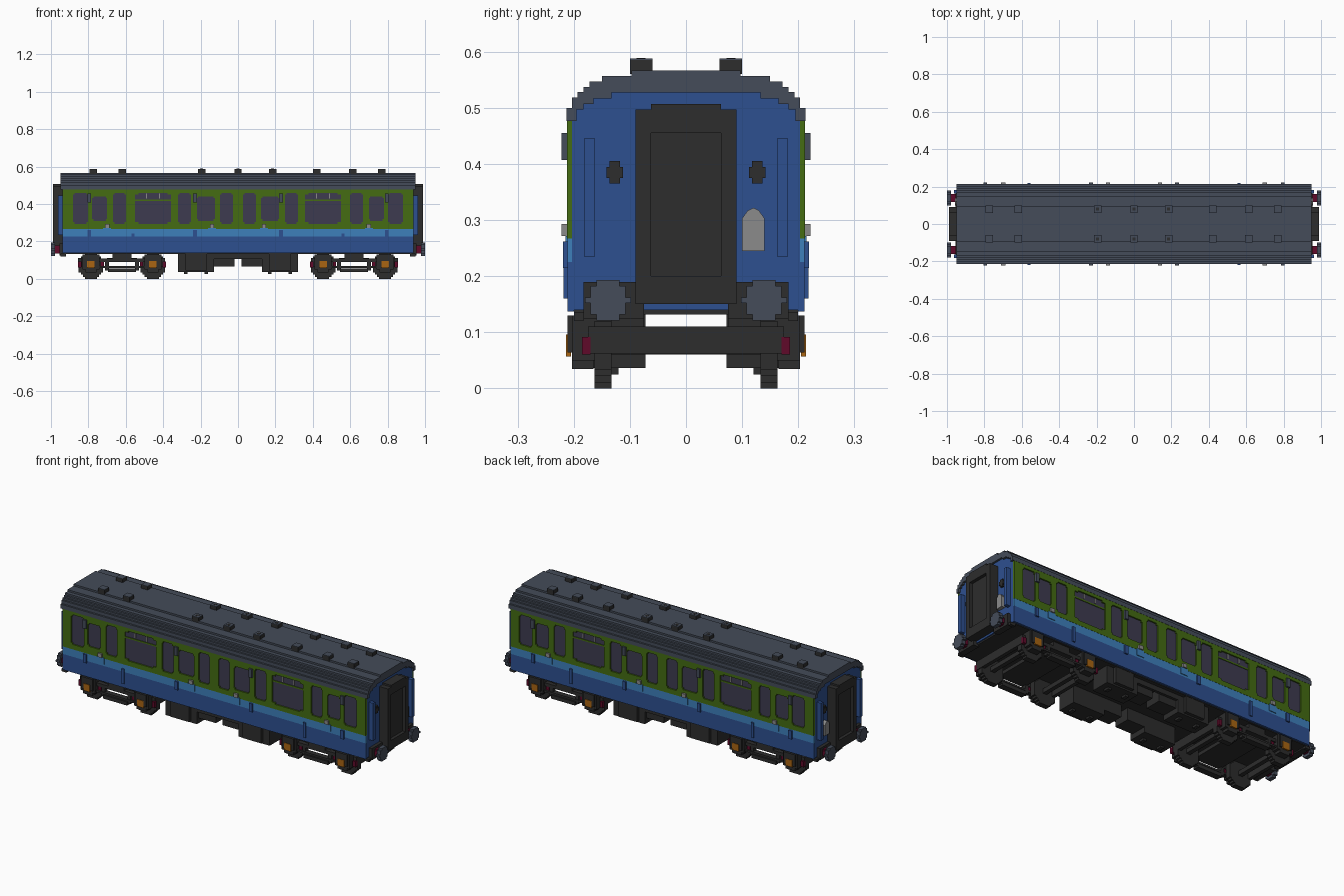
import bpy, bmesh, math

cube = bpy.data.objects.get("Cube")
if cube:
    bpy.data.objects.remove(cube, do_unlink=True)


def material(name, r, g, b):
    m = bpy.data.materials.new(name)
    m.use_nodes = True
    m.diffuse_color = (r, g, b, 1)
    m.node_tree.nodes["Principled BSDF"].inputs["Base Color"].default_value = (r, g, b, 1)
    return m


GREEN = material("green", 0.058, 0.15, 0.006)
BLUE = material("dark blue", 0.027, 0.08, 0.28)
SKY = material("light blue", 0.048, 0.215, 0.5)
SLATE = material("slate grey", 0.058, 0.072, 0.1)
BLACK = material("black", 0.026, 0.026, 0.026)
GLASS = material("window glass", 0.047, 0.044, 0.08)
MAROON = material("maroon", 0.117, 0.003, 0.023)
ORANGE = material("orange", 0.4, 0.13, 0.006)
GREY = material("light grey", 0.26, 0.26, 0.26)


def finish(name, bm, mat, mirror):
    bmesh.ops.recalc_face_normals(bm, faces=bm.faces)
    me = bpy.data.meshes.new(name)
    bm.to_mesh(me)
    bm.free()
    me.materials.append(mat)
    ob = bpy.data.objects.new(name, me)
    bpy.context.collection.objects.link(ob)
    if mirror:
        mod = ob.modifiers.new("Mirror", 'MIRROR')
        mod.use_axis = ("x" in mirror, "y" in mirror, False)
        mod.use_mirror_merge = False
    return ob


def boxes(name, mat, items, mirror=""):
    """Boxes given as (x0, x1, y0, y1, z0, z1), joined in one object."""
    bm = bmesh.new()
    for x0, x1, y0, y1, z0, z1 in items:
        vs = bmesh.ops.create_cube(bm, size=1)["verts"]
        for v in vs:
            v.co = (x0 if v.co.x < 0 else x1, y0 if v.co.y < 0 else y1, z0 if v.co.z < 0 else z1)
    return finish(name, bm, mat, mirror)


def prisms(name, mat, outline, axis, spans, mirror=""):
    """Outline extruded along x (points y, z) or y (points x, z)."""
    bm = bmesh.new()
    for a, b in spans:
        vs = [bm.verts.new((a, p, q) if axis == "x" else (p, a, q)) for p, q in outline]
        f = bm.faces.new(vs)
        ext = bmesh.ops.extrude_face_region(bm, geom=[f])["geom"]
        d = (b - a, 0, 0) if axis == "x" else (0, b - a, 0)
        bmesh.ops.translate(bm, vec=d, verts=[g for g in ext if isinstance(g, bmesh.types.BMVert)])
    return finish(name, bm, mat, mirror)


def stepped_disc(cx, cz, r, rows):
    """Outline of a circle cut into square steps."""
    h = 2 * r / rows
    right = []
    for i in range(rows):
        z = -r + h * (i + 0.5)
        w = max(1, round(math.sqrt(r * r - z * z) / h)) * h
        right += [(w, -r + h * i), (w, -r + h * (i + 1))]
    pts = right + [(-w, z) for w, z in reversed(right)]
    out = []
    for p in pts:
        if not out or p != out[-1]:
            out.append(p)
    return [(cx + p, cz + q) for p, q in out]


def stairs(corners):
    """Half profile (width, top height) from the bottom up to a stepped line."""
    z, pts = corners[0][1], []
    for w, top in corners[1:]:
        pts += [(w, z), (w, top)]
        z = top
    return pts


def both(half):
    return half + [(-y, z) for y, z in reversed(half)]


# Body and roof
L = 0.937
outer = stairs([(0, 0.477), (0.213, 0.5), (0.203, 0.518), (0.193, 0.528), (0.183, 0.537),
                (0.172, 0.547), (0.15, 0.557), (0.097, 0.567)])
inner = stairs([(0, 0.477), (0.195, 0.497), (0.183, 0.507), (0.165, 0.517), (0.133, 0.527)])
prisms("body_core", BLUE, both([(0.203, 0.14), (0.203, 0.477)] + inner), "x", [(-L, L)])
prisms("roof", SLATE, both(outer) + both(inner)[::-1], "x", [(-0.948, 0.948)])
boxes("floor", BLACK, [(-0.93, 0.93, -0.2, 0.2, 0.132, 0.14)])

# Side panels
boxes("lower_panel", BLUE, [(-L, L, 0.2, 0.211, 0.137, 0.225)], "y")
boxes("waist_stripe", SKY, [(-L, L, 0.2, 0.211, 0.225, 0.267)], "y")

# Windows: x start, x end, bottom, top; green is built around the openings
windows = [(0.027, 0.096, 0.294, 0.46), (0.123, 0.22, 0.31, 0.44), (0.251, 0.321, 0.294, 0.46),
           (0.358, 0.551, 0.294, 0.46), (0.599, 0.668, 0.294, 0.46), (0.70, 0.78, 0.31, 0.44),
           (0.802, 0.882, 0.294, 0.46)]
green, glass, x = [], [], 0.0
for a, b, lo, hi in windows:
    green += [(x, a, 0.2, 0.212, 0.267, 0.478),
              (a, b, 0.2, 0.212, 0.267, lo), (a, b, 0.2, 0.212, hi, 0.478)]
    glass.append((a, b, 0.2, 0.2045, lo, hi))
    c = 0.02 if b - a > 0.15 else 0.007
    for u in (a, b - c):
        green += [(u, u + c, 0.2, 0.212, lo, lo + 0.009), (u, u + c, 0.2, 0.212, hi - 0.009, hi)]
    x = b
green.append((x, L, 0.2, 0.212, 0.267, 0.478))
boxes("window_panel", GREEN, green, "xy")
boxes("window_glass", GLASS, glass, "xy")
boxes("window_transom", GREEN, [(0.358, 0.551, 0.203, 0.208, 0.416, 0.424)], "xy")
boxes("vent_catch", GREY, [(x - 0.003, x + 0.003, 0.203, 0.209, 0.43, 0.457) for x in (0.42, 0.49)], "xy")

# Door furniture
doors = [(0.139, 0.23), (0.70, 0.795)]
boxes("door_top_hinge", SLATE, [(h - 0.01, h + 0.01, 0.21, 0.222, 0.407, 0.455) for _, h in doors], "xy")
boxes("door_low_hinge", BLUE, [(h - 0.01, h + 0.01, 0.21, 0.219, 0.215, 0.262) for _, h in doors]
      + [(0.553, 0.569, 0.21, 0.218, 0.16, 0.243)], "xy")
boxes("door_handle", GREY, [(d - 0.012, d + 0.012, 0.21, 0.222, 0.272, 0.293) for d, _ in doors], "xy")
boxes("handle_plate", SKY, [(d - 0.022, d + 0.022, 0.21, 0.215, 0.235, 0.272) for d, _ in doors], "xy")

# Roof vents
vents = [-0.775, -0.62, -0.195, 0.0, 0.185, 0.422, 0.613, 0.768]
boxes("roof_vent", BLACK, [(v - 0.02, v + 0.02, 0.06, 0.1, 0.56, 0.585) for v in vents], "y")
boxes("roof_vent_cap", SLATE, [(v - 0.02, v + 0.02, 0.06, 0.1, 0.585, 0.588) for v in vents], "y")
boxes("roof_vent_outlet", BLACK, [(v - 0.008, v + 0.008, 0.072, 0.088, 0.587, 0.589) for v in vents[2:5]], "y")

# End gangways
boxes("gangway_frame", BLACK, [(0.93, 0.99, 0.062, 0.09, 0.15, 0.497), (0.93, 0.99, -0.09, -0.062, 0.15, 0.497),
                               (0.93, 0.99, -0.062, 0.062, 0.455, 0.507),
                               (0.93, 0.99, -0.062, 0.062, 0.15, 0.2)], "x")
boxes("gangway_door", BLACK, [(0.93, 0.972, -0.062, 0.062, 0.2, 0.455)], "x")

# End fittings
boxes("end_rail", BLUE, [(0.93, 0.962, 0.162, 0.182, 0.235, 0.445)], "xy")
boxes("end_socket", BLACK, [(0.93, 0.949, 0.112, 0.142, 0.375, 0.395),
                            (0.93, 0.948, 0.118, 0.136, 0.365, 0.405)], "xy")
prisms("end_lamp_plate", GREY, [(0.1, 0.245), (0.14, 0.245), (0.14, 0.303), (0.13, 0.317),
                                (0.12, 0.322), (0.11, 0.317), (0.1, 0.303)], "x", [(0.93, 0.957)], "x")
boxes("buffer_base", BLACK, [(0.92, 0.955, 0.075, 0.183, 0.125, 0.19),
                             (0.92, 0.95, 0.183, 0.2, 0.12, 0.135)], "xy")
prisms("buffer_shaft", MAROON, stepped_disc(0.139, 0.157, 0.021, 6), "x", [(0.95, 0.982)], "xy")
prisms("buffer_head", SLATE, stepped_disc(0.139, 0.157, 0.036, 7), "x", [(0.978, 1.0)], "xy")

# Bogies
mid = 0.62
axles = [0.455, 0.786]
for i, ax in enumerate(axles):
    prisms("wheel_%d" % (i + 1), BLACK, stepped_disc(ax, 0.071, 0.071, 13), "y", [(0.133, 0.163)], "xy")
boxes("axle", BLACK, [(a - 0.012, a + 0.012, -0.14, 0.14, 0.06, 0.084) for a in axles], "x")
boxes("axle_box", BLACK, [b for a in axles for b in (
    (a - 0.045, a + 0.045, 0.16, 0.203, 0.05, 0.13),
    (a - 0.03, a + 0.03, 0.165, 0.203, 0.035, 0.05),
    (a - 0.035, a + 0.035, 0.2, 0.211, 0.064, 0.13))], "xy")
boxes("axle_box_cover", ORANGE, [(a - 0.02, a + 0.02, 0.205, 0.214, 0.057, 0.096) for a in axles], "xy")
boxes("brake_block", MAROON, [(a + s - 0.009, a + s + 0.009, 0.17, 0.185, 0.06, 0.092)
                              for a in axles for s in (-0.061, 0.061)], "xy")
boxes("bogie_frame", BLACK, [(0.41, 0.83, 0.165, 0.19, 0.09, 0.108),
                             (0.5, 0.74, 0.165, 0.195, 0.058, 0.068),
                             (mid - 0.075, mid + 0.075, 0.165, 0.2, 0.036, 0.056),
                             (mid - 0.09, mid - 0.07, 0.165, 0.19, 0.045, 0.1),
                             (mid + 0.07, mid + 0.09, 0.165, 0.19, 0.045, 0.1),
                             (mid - 0.05, mid + 0.05, 0.075, 0.19, 0.1, 0.135)], "xy")
boxes("bogie_crossbeam", BLACK, [(0.835, 0.855, -0.175, 0.175, 0.062, 0.11),
                                 (0.39, 0.41, -0.175, 0.175, 0.062, 0.11),
                                 (mid - 0.08, mid + 0.08, -0.17, 0.17, 0.09, 0.11)], "x")

# Underfloor equipment
boxes("equipment_box", BLACK, [(0.128, 0.322, 0.072, 0.18, 0.036, 0.135),
                               (0.165, 0.28, 0.18, 0.198, 0.045, 0.135),
                               (0.02, 0.128, 0.072, 0.165, 0.065, 0.135)], "xy")
boxes("equipment_foot", BLACK, [(x - 0.01, x + 0.01, 0.12, 0.15, 0.025, 0.04) for x in (0.17, 0.28)], "xy")
boxes("underframe_beam", BLACK, [(-0.32, 0.32, 0.165, 0.18, 0.105, 0.135)], "y")
